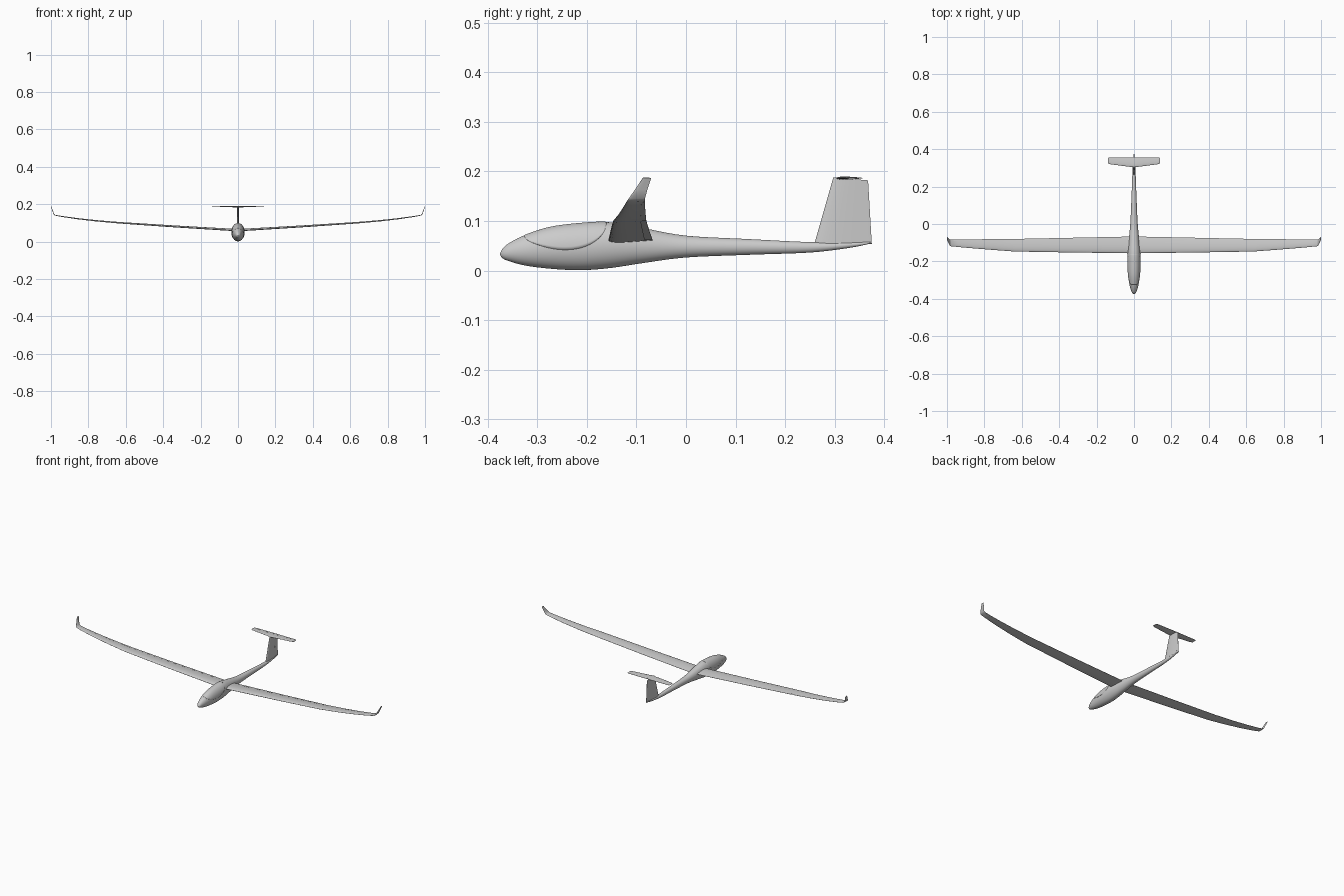
import bpy, bmesh, math
from mathutils import Vector as V

if "Cube" in bpy.data.objects:
    bpy.data.objects.remove(bpy.data.objects["Cube"])


def finish(name, bm, angle=40):
    bmesh.ops.remove_doubles(bm, verts=bm.verts, dist=1e-5)
    bmesh.ops.recalc_face_normals(bm, faces=bm.faces)
    me = bpy.data.meshes.new(name)
    bm.to_mesh(me)
    bm.free()
    ob = bpy.data.objects.new(name, me)
    bpy.context.collection.objects.link(ob)
    bpy.ops.object.select_all(action='DESELECT')
    ob.select_set(True)
    bpy.context.view_layer.objects.active = ob
    bpy.ops.object.shade_smooth_by_angle(angle=math.radians(angle))
    return ob


def loft(name, rings, closed=True, angle=40):
    bm = bmesh.new()
    vs = [[bm.verts.new(p) for p in r] for r in rings]
    n = len(rings[0])
    for a, b in zip(vs, vs[1:]):
        for i in range(n if closed else n - 1):
            j = (i + 1) % n
            bm.faces.new((a[i], a[j], b[j], b[i]))
    if closed:
        bm.faces.new(vs[0])
        bm.faces.new(vs[-1])
    return finish(name, bm, angle)


def foil(le, te, nrm, h, camber=0.0, a=0.0, b=1.0, grow=0.0, n=12):
    """Airfoil ring between chord fractions a and b."""
    le, te, nrm = V(le), V(te), V(nrm)
    c = (te - le).length
    up, lo = [], []
    for i in range(n + 1):
        s = a + (b - a) * (1 - math.cos(math.pi * i / n)) / 2
        t = 10 * h * (.2969 * s**.5 - .126 * s - .3516 * s**2 + .2843 * s**3 - .1005 * s**4) + grow
        mid = le.lerp(te, s) + nrm * camber * c * 4 * s * (1 - s)
        up.append(mid + nrm * t)
        lo.append(mid - nrm * t)
    return up[::-1] + (lo[1:] if a == 0 and grow == 0 else lo)


# Fuselage: y, top z, bottom z, half width
BODY = [(-.375, .034, .032, .001), (-.369, .045, .0245, .009), (-.355, .0565, .0185, .0155),
        (-.325, .0715, .0105, .024), (-.275, .0875, .004, .0315), (-.215, .0955, .001, .035),
        (-.155, .0975, .005, .0345), (-.085, .0855, .0155, .028), (0, .0705, .0265, .020),
        (.128, .0635, .032, .014), (.25, .0575, .0365, .0095), (.33, .0575, .046, .006),
        (.374, .058, .055, .002)]


def body_at(s):
    i = min(int(s), len(BODY) - 2)
    t = s - i
    p = [BODY[max(0, min(len(BODY) - 1, i + k))] for k in (-1, 0, 1, 2)]
    return [.5 * (2 * q[1] + (q[2] - q[0]) * t + (2 * q[0] - 5 * q[1] + 4 * q[2] - q[3]) * t * t
                  + (3 * q[1] - q[0] - 3 * q[2] + q[3]) * t**3) for q in zip(*p)]


def body_point(row, ang, off=0):
    y, top, bot, w = row
    return V(((w + off) * math.cos(ang), y, (top + bot) / 2 + ((top - bot) / 2 + off) * math.sin(ang)))


rows = [body_at(i / 5) for i in range(5 * (len(BODY) - 1) + 1)]
loft("fuselage", [[body_point(r, math.tau * k / 40) for k in range(40)] for r in rows])

# Canopy: thin shell over the cockpit with an elliptical lower edge
shell = []
for i in range(81):
    r = body_at(2.5 + 3.6 * i / 80)
    u = (r[0] + .243) / .083
    if abs(u) > 1:
        continue
    edge = r[1] - (r[1] - .042) * math.sqrt(1 - u * u)
    a0 = math.asin(max(-1, min(1, (edge - (r[1] + r[2]) / 2) / ((r[1] - r[2]) / 2))))
    shell.append([body_point(r, a0 + (math.pi - 2 * a0) * k / 24, .0006) for k in range(25)])
canopy = loft("canopy", shell, closed=False)
mod = canopy.modifiers.new("thickness", 'SOLIDIFY')
mod.thickness, mod.offset = .001, -1

# Wing stations: x, z, leading y, trailing y, half thickness
WING = [(0, .060, -.157, -.068, .0062), (.06, .063, -.156, -.068, .006),
        (.35, .0805, -.152, -.074, .005), (.64, .100, -.147, -.080, .004),
        (.76, .1105, -.138, -.081, .0034), (.86, .122, -.130, -.082, .003),
        (.94, .1335, -.123, -.083, .0024), (.978, .1405, -.119, -.083, .002),
        (.985, .146, -.115, -.0825, .002), (.991, .163, -.103, -.078, .0017),
        (.999, .187, -.087, -.070, .0012)]


def wing_ring(x, side, **kw):
    i = max(k for k in range(len(WING) - 1) if WING[k][0] <= x)
    p, q = WING[i], WING[i + 1]
    t = (x - p[0]) / (q[0] - p[0])
    _, z, ly, ty, h = [m + (n - m) * t for m, n in zip(p, q)]
    o = WING[i - 1] if i and t == 0 else p
    if t == 1 and i + 2 < len(WING):
        q = WING[i + 2]
    nrm = V((-(q[1] - o[1]) * side, 0, q[0] - o[0])).normalized() if x > 0 else V((0, 0, 1))
    return foil((x * side, ly, z), (x * side, ty, z), nrm, h, camber=.02, **kw)


xs = [w[0] for w in WING]
loft("wing", [wing_ring(x, -1) for x in xs[:0:-1]] + [wing_ring(x, 1) for x in xs], angle=35)

# Flaps and ailerons as slightly proud trailing-edge panels
for side, label in ((-1, "left"), (1, "right")):
    for part, x0, x1 in (("flap", .06, .635), ("aileron", .645, .965)):
        span = [x0] + [x for x in xs if x0 < x < x1] + [x1]
        loft(f"{label}_{part}", [wing_ring(x, side, a=.82, b=1, grow=.0003, n=4) for x in span], angle=30)

# Fin and rudder
FIN = [((0, .257, .048), (0, .3745, .054), .0055), ((0, .297, .188), (0, .367, .182), .0042)]
X = (1, 0, 0)
loft("fin", [foil(l, t, X, h) for l, t, h in FIN], angle=35)


def between(s):
    (l0, t0, h0), (l1, t1, h1) = FIN
    return V(l0).lerp(V(l1), s), V(t0).lerp(V(t1), s), h0 + (h1 - h0) * s


loft("rudder", [foil(l, t, X, h, a=.68, b=1, grow=.0003, n=5)
                for l, t, h in (between(.1), between(.97))], angle=30)

# Tailplane and elevators
TAIL = [(0, .303, .356, .0032), (.125, .319, .355, .0022), (.138, .324, .354, .0015)]


def tail_ring(x, ly, ty, h, **kw):
    return foil((x, ly, .1865), (x, ty, .1865), (0, 0, 1), h, **kw)


full = [(-x, *r) for x, *r in TAIL[:0:-1]] + TAIL
loft("tailplane", [tail_ring(*r) for r in full], angle=35)
for side, label in ((-1, "left"), (1, "right")):
    loft(f"{label}_elevator", [tail_ring(side * x, ly, ty, h, a=.7, b=1, grow=.0003, n=4)
                               for x, ly, ty, h in ((.008, .304, .356, .0031), TAIL[1])], angle=30)
